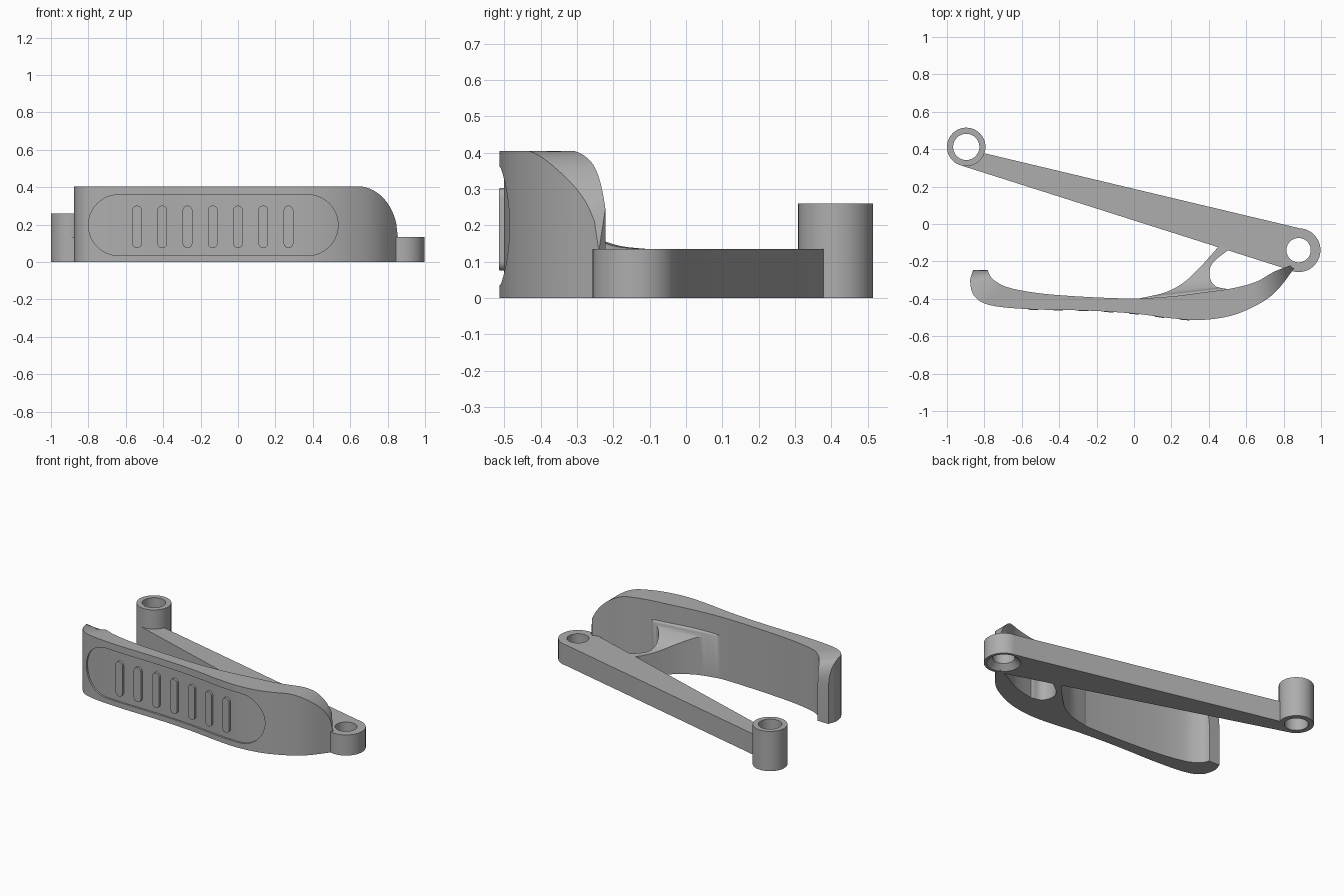
import bpy, bmesh, math
from mathutils import Vector

if "Cube" in bpy.data.objects:
    bpy.data.objects.remove(bpy.data.objects["Cube"])

grey = bpy.data.materials.new("matte_grey")
grey.use_nodes = True
COLOUR = (0.42, 0.42, 0.42, 1)
grey.diffuse_color = COLOUR
grey.node_tree.nodes["Principled BSDF"].inputs["Base Color"].default_value = COLOUR


def finish(name, bm):
    bmesh.ops.recalc_face_normals(bm, faces=bm.faces)
    mesh = bpy.data.meshes.new(name)
    bm.to_mesh(mesh)
    bm.free()
    mesh.materials.append(grey)
    obj = bpy.data.objects.new(name, mesh)
    bpy.context.collection.objects.link(obj)
    return obj


def loft(name, sections):
    """Skin a row of equal closed sections and cap both ends."""
    bm = bmesh.new()
    rings = [[bm.verts.new(p) for p in s] for s in sections]
    n = len(rings[0])
    for a, b in zip(rings, rings[1:]):
        for i in range(n):
            j = (i + 1) % n
            bm.faces.new((a[i], a[j], b[j], b[i]))
    bm.faces.new(rings[0])
    bm.faces.new(rings[-1])
    return finish(name, bm)


def prism(name, outline, z0, z1):
    return loft(name, [[(x, y, z) for x, y in outline] for z in (z0, z1)])


def circle(c, r, n=64):
    return [(c[0] + r * math.cos(math.tau * i / n), c[1] + r * math.sin(math.tau * i / n))
            for i in range(n)]


def boolean(obj, other, operation):
    mod = obj.modifiers.new(operation.lower(), 'BOOLEAN')
    mod.operation, mod.object, mod.solver = operation, other, 'EXACT'
    bpy.context.view_layer.objects.active = obj
    bpy.ops.object.modifier_apply(modifier=mod.name)
    bpy.data.objects.remove(other)


def spline(points, steps):
    """Smooth curve through the points."""
    pts = [Vector(p) for p in points]
    pts = [2 * pts[0] - pts[1]] + pts + [2 * pts[-1] - pts[-2]]
    out = []
    for a, b, c, d in zip(pts, pts[1:], pts[2:], pts[3:]):
        for i in range(steps):
            t = i / steps
            out.append(0.5 * (2 * b + (c - a) * t + (2 * a - 5 * b + 4 * c - d) * t * t
                              + (3 * b - a - 3 * c + d) * t ** 3))
    return out + [pts[-2]]


# Handle: curved wall with a hooked end and a rounded far corner
outer = spline([(-.86, -.245), (-.876, -.31), (-.85, -.39), (-.76, -.436), (-.55, -.456),
                (-.25, -.463), (0, -.479), (.2, -.504), (.36, -.513), (.52, -.49),
                (.66, -.432), (.76, -.36), (.855, -.24)], 10)
inner = spline([(-.782, -.245), (-.77, -.275), (-.745, -.303), (-.67, -.34), (-.5, -.371),
                (-.25, -.39), (0, -.398), (.2, -.387), (.36, -.367), (.52, -.345),
                (.65, -.31), (.75, -.255), (.835, -.222)], 10)
TOP = .405


def height(p):
    if p.x > .64:
        u = min(1, (p.x - .64) / .215)
        return .13 + .275 * math.sqrt(1 - u * u)
    if p.x < -.7 and p.y > -.33:
        u = (p.y + .33) / .085
        return .25 + .155 * math.sqrt(max(0, 1 - u * u))
    return TOP


handle = loft("handle", [[(o.x, o.y, 0), (i.x, i.y, 0), (i.x, i.y, height(i)),
                          (o.x, o.y, height(o))] for o, i in zip(outer, inner)])


def front_y(x):
    for a, b in zip(outer[20:], outer[21:]):
        if a.x <= x <= b.x:
            return a.y + (b.y - a.y) * (x - a.x) / (b.x - a.x)
    return outer[-1].y


def pad(name, x0, x1, z0, z1, front, back, n):
    """Round-ended plate that follows the handle's front."""
    r = min(x1 - x0, z1 - z0) / 2
    mid = (z0 + z1) / 2
    rows = []
    for k in range(n + 1):
        x = (x0 + x1) / 2 - (x1 - x0) / 2 * math.cos(math.pi * k / n)
        d = max(0, r - min(x - x0, x1 - x))
        h = max(.002, (z1 - z0) / 2 - r + math.sqrt(max(0, r * r - d * d)))
        y = front_y(x)
        rows.append([(x, y + front, mid - h), (x, y + back, mid - h),
                     (x, y + back, mid + h), (x, y + front, mid + h)])
    return loft(name, rows)


# Shallow finger panel with seven ribs
boolean(handle, pad("panel_cutter", -.8, .535, .035, .36, -.05, .012, 64), 'DIFFERENCE')
ribs = [pad(f"grip_rib_{k + 1}", x - .026, x + .026, .075, .302, -.003, .02, 16)
        for k, x in enumerate(-.54 + .135 * i for i in range(7))]

# Arm: tapered bar between a short and a tall bored boss
short_hub, tall_hub = (.88, -.14), (-.897, .412)
ARM = .135
arm = prism("arm", [(.907, -.028), (-.82, .383), (-.928, .314), (.846, -.25)], 0, ARM)
boolean(arm, prism("short_boss", circle(short_hub, .117), 0, ARM), 'UNION')
boolean(arm, prism("tall_boss", circle(tall_hub, .103), 0, .26), 'UNION')
boolean(arm, prism("bore", circle(short_hub, .065), -.1, .4), 'DIFFERENCE')
boolean(arm, prism("bore", circle(tall_hub, .07), -.1, .4), 'DIFFERENCE')
sink = loft("countersink", [[(x, y, z) for x, y in circle(short_hub, r)]
                            for z, r in ((-.02, .1), (0, .1), (.035, .064))])
boolean(arm, sink, 'DIFFERENCE')

# Brace: flares from the arm up onto the back of the handle
left = spline([(.47, -.10), (.40, -.18), (.34, -.245), (.26, -.317), (.16, -.368),
               (.02, -.402), (.02, -.43)], 6)
right = spline([(.53, -.12), (.43, -.198), (.404, -.25), (.41, -.30), (.44, -.335),
                (.50, -.352), (.50, -.40)], 6)
rise = spline([(0, .134), (0, .143), (0, .165), (0, .205), (0, .25), (0, .285), (0, .29)], 6)
brace = loft("brace", [[(a.x, a.y, 0), (b.x, b.y, 0), (b.x, b.y, h.y), (a.x, a.y, h.y)]
                       for a, b, h in zip(left, right, rise)])

# Smooth curved walls, crisp edges
for obj in [handle, arm, brace] + ribs:
    bpy.ops.object.select_all(action='DESELECT')
    obj.select_set(True)
    bpy.context.view_layer.objects.active = obj
    bpy.ops.object.shade_smooth_by_angle(angle=math.radians(30))
